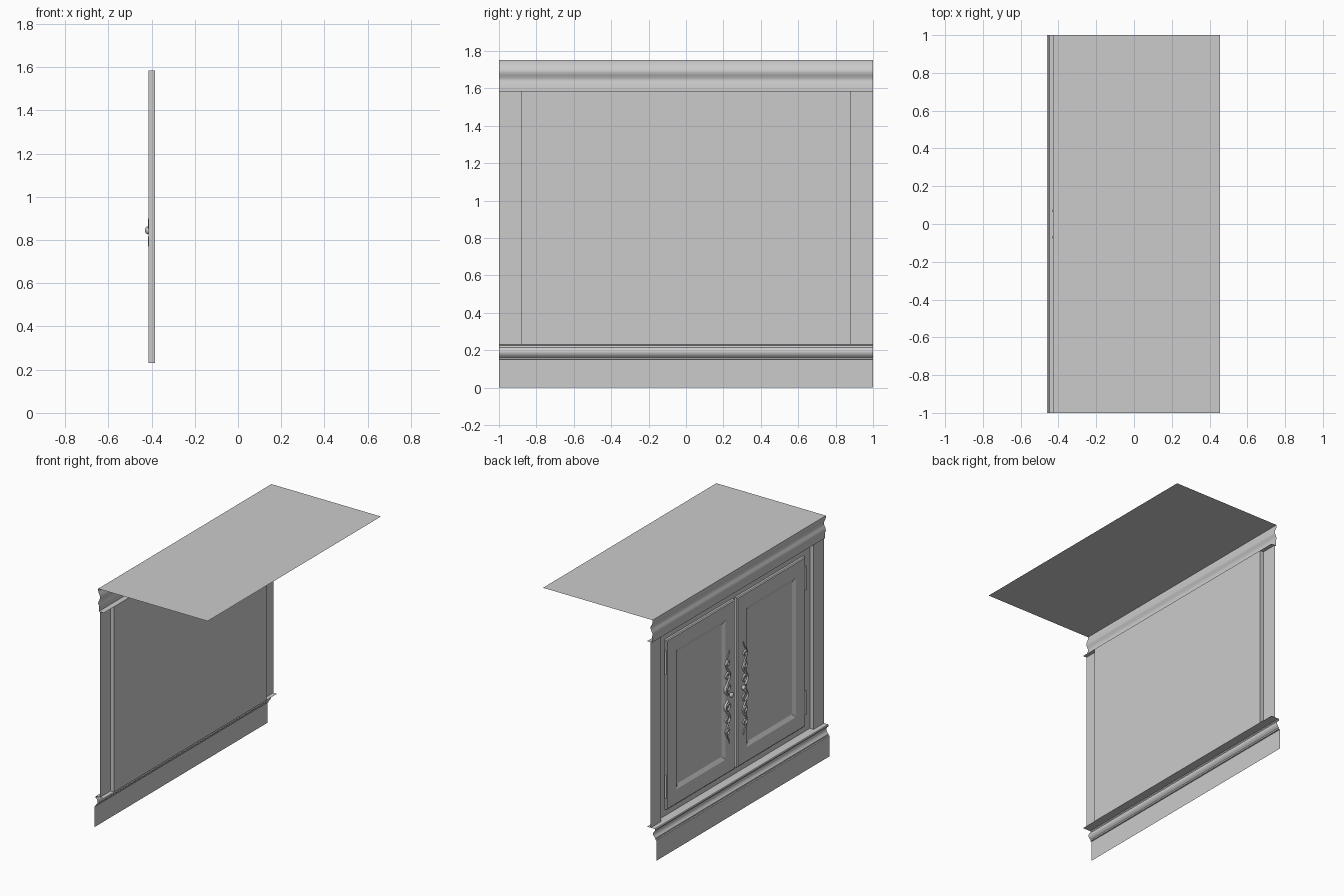
import bpy, bmesh, math

cube = bpy.data.objects.get("Cube")
if cube:
    bpy.data.objects.remove(cube, do_unlink=True)

grey = bpy.data.materials.new("plain_grey")
grey.use_nodes = True
grey.diffuse_color = (0.6, 0.6, 0.6, 1)
grey.node_tree.nodes["Principled BSDF"].inputs["Base Color"].default_value = (0.6, 0.6, 0.6, 1)


def activate(obj):
    bpy.ops.object.select_all(action='DESELECT')
    obj.select_set(True)
    bpy.context.view_layer.objects.active = obj


def finish(name, bm, smooth=False):
    mesh = bpy.data.meshes.new(name)
    bm.to_mesh(mesh)
    bm.free()
    mesh.materials.append(grey)
    obj = bpy.data.objects.new(name, mesh)
    bpy.context.collection.objects.link(obj)
    if smooth:
        activate(obj)
        bpy.ops.object.shade_smooth_by_angle(angle=math.radians(40))
    return obj


def sheet(name, start, end, smooth=False):
    """Open surface stretched between two matching point rows."""
    bm = bmesh.new()
    a = [bm.verts.new(p) for p in start]
    b = [bm.verts.new(p) for p in end]
    for i in range(len(a) - 1):
        bm.faces.new((a[i], b[i], b[i + 1], a[i + 1]))
    return finish(name, bm, smooth)


def moulding(name, profile):
    """Open (x, z) profile, listed top to bottom, run along the width."""
    return sheet(name, [(x, 1, z) for x, z in profile],
                 [(x, -1, z) for x, z in profile], True)


# Countertop, crown and plinth
sheet("countertop", [(-0.43, -1, 1.75), (-0.43, 1, 1.75)],
      [(0.455, -1, 1.75), (0.455, 1, 1.75)])
moulding("crown_moulding", [
    (-0.43, 1.75), (-0.43, 1.735), (-0.424, 1.715), (-0.415, 1.7),
    (-0.414, 1.685), (-0.42, 1.67), (-0.428, 1.655), (-0.43, 1.64),
    (-0.425, 1.63), (-0.425, 1.585), (-0.385, 1.585)])
moulding("plinth_moulding", [
    (-0.385, 0.23), (-0.448, 0.23), (-0.452, 0.224), (-0.45, 0.215),
    (-0.44, 0.208), (-0.434, 0.195), (-0.436, 0.18), (-0.445, 0.168),
    (-0.452, 0.162), (-0.452, 0.152), (-0.46, 0.15), (-0.46, 0)])

# Recessed face with a post at each end
plan = [(-0.415, -1), (-0.415, -0.88), (-0.385, -0.88),
        (-0.385, 0.88), (-0.415, 0.88), (-0.415, 1)]
sheet("face_frame", [(x, y, 0.23) for x, y in plan],
      [(x, y, 1.585) for x, y in plan])


def door(name, side):
    bm = bmesh.new()
    bmesh.ops.create_cube(bm, size=1)
    for v in bm.verts:
        v.co = (-0.3925 + v.co.x * 0.015,
                side * 0.406 + v.co.y * 0.788, 0.9 + v.co.z * 1.24)
    front = [min(bm.faces, key=lambda f: f.calc_center_median().x)]
    # rounded rim, flat frame, then sloped recess
    for width, depth in ((0.01, 0.006), (0.145, 0), (0.04, -0.014)):
        bmesh.ops.inset_individual(bm, faces=front, thickness=width, depth=depth)
    finish(name, bm)


def ornament(name, side):
    """Scrolled applique: two wavy stems with a curl in each hollow."""
    data = bpy.data.curves.new(name, 'CURVE')
    data.dimensions = '3D'
    data.bevel_depth = 0.008
    data.bevel_resolution = 1
    data.use_fill_caps = True

    def strand(points, thick, thin):
        spline = data.splines.new('POLY')
        spline.points.add(len(points) - 1)
        for i, (y, z) in enumerate(points):
            spline.points[i].co = (0, side * y, z, 1)
            spline.points[i].radius = thick + (thin - thick) * i / (len(points) - 1)

    for up in (1, -1):
        def stem(s):
            return (0.03 * math.sin(s * math.tau * 1.75) * (1 - 0.4 * s),
                    up * (0.02 + 0.32 * s))
        strand([stem(i / 40) for i in range(41)], 1.3, 0.5)
        for k in range(3):
            s = (k + 0.5) / 3.5
            y, z = stem(s)
            hand = 1 if y > 0 else -1
            radius = 0.032 - 0.005 * k
            curl = []
            for i in range(19):
                t = i / 18
                ang = t * math.tau * 1.2
                r = radius * (1 - 0.75 * t)
                curl.append((y - hand * (radius - r * math.cos(ang)),
                             z + up * r * math.sin(ang)))
            strand(curl, 1.1, 0.7)
    obj = bpy.data.objects.new(name, data)
    bpy.context.collection.objects.link(obj)
    obj.location = (-0.406, side * 0.1, 0.835)
    activate(obj)
    bpy.ops.object.convert(target='MESH')
    obj = bpy.context.object
    obj.data.materials.clear()
    obj.data.materials.append(grey)
    bpy.ops.object.shade_smooth_by_angle(angle=math.radians(60))


def knob(name, side):
    bm = bmesh.new()
    bmesh.ops.create_uvsphere(bm, u_segments=16, v_segments=10, radius=1)
    for v in bm.verts:
        v.co = (-0.418 + v.co.x * 0.013, side * 0.07 + v.co.y * 0.018,
                0.845 + v.co.z * 0.018)
    finish(name, bm, True)


def hinge(name, side, z):
    bm = bmesh.new()
    bmesh.ops.create_cone(bm, cap_ends=True, segments=10,
                          radius1=0.008, radius2=0.008, depth=0.17)
    bmesh.ops.translate(bm, verts=bm.verts, vec=(-0.4, side * 0.806, z))
    finish(name, bm, True)


# Doors and their fittings
for label, side in (("left", 1), ("right", -1)):
    door(label + "_door", side)
    ornament(label + "_door_ornament", side)
    knob(label + "_door_knob", side)
    for level, z in (("upper", 1.36), ("lower", 0.45)):
        hinge(label + "_" + level + "_hinge", side, z)
